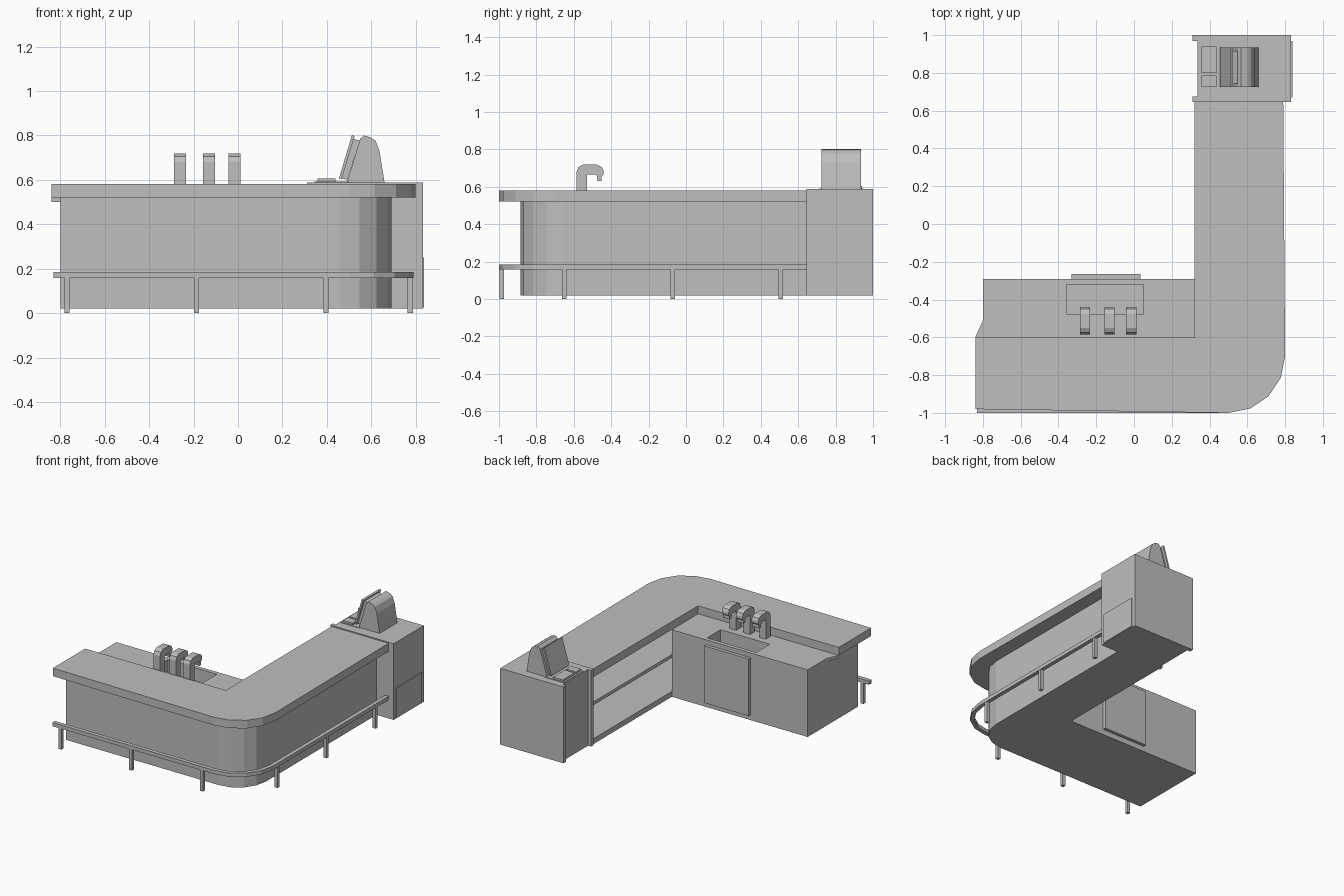
import bpy, bmesh, math
from mathutils import Vector

cube = bpy.data.objects.get("Cube")
if cube:
    bpy.data.objects.remove(cube, do_unlink=True)

grey = bpy.data.materials.new("plain_grey")
grey.use_nodes = True
tone = (0.52, 0.52, 0.52, 1)
grey.diffuse_color = tone
grey.node_tree.nodes["Principled BSDF"].inputs["Base Color"].default_value = tone


def prism(name, outline, axis, lo, hi):
    """Extrude a 2D outline along x, y or z, from lo to hi."""
    def place(a, b, c):
        return {"x": (c, a, b), "y": (a, c, b), "z": (a, b, c)}[axis]
    bm = bmesh.new()
    face = bm.faces.new([bm.verts.new(place(a, b, lo)) for a, b in outline])
    new = bmesh.ops.extrude_face_region(bm, geom=[face])["geom"]
    shift = Vector(place(0, 0, hi - lo))
    bmesh.ops.translate(bm, vec=shift, verts=[v for v in new if isinstance(v, bmesh.types.BMVert)])
    bmesh.ops.recalc_face_normals(bm, faces=bm.faces)
    mesh = bpy.data.meshes.new(name)
    bm.to_mesh(mesh)
    bm.free()
    mesh.materials.append(grey)
    ob = bpy.data.objects.new(name, mesh)
    bpy.context.collection.objects.link(ob)
    return ob


def box(name, x0, x1, y0, y1, z0, z1):
    return prism(name, [(x0, y0), (x1, y0), (x1, y1), (x0, y1)], "z", z0, z1)


def corner(right, front, r, steps=4):
    """Rounded front-left corner, from the front side to the outer side."""
    angles = [math.pi / 2 * i / steps for i in range(steps + 1)]
    return [(right - r + r * math.sin(a), front + r - r * math.cos(a)) for a in angles]


def band(x_start, right, front, y_end, r, width):
    """Strip that follows the front, the round corner and the outer side."""
    outer = [(x_start, front)] + corner(right, front, r) + [(right, y_end)]
    inner = [(x_start, front + width)] + corner(right - width, front + width, r - width)
    inner.append((right - width, y_end))
    return outer + inner[::-1]


END = 0.65      # where the long arm meets the till cabinet
INNER = 0.32    # inner side of the long arm

# Counter slab
slab = [(-0.84, -0.6), (-0.84, -0.98)] + corner(0.8, -1.0, 0.3)
slab += [(0.79, END), (INNER, END), (INNER, -0.6)]
prism("counter_slab", slab, "z", 0.52, 0.58)

# Front wing with a sunken basin
wing = box("front_wing", -0.8, INNER, -0.885, -0.29, 0.02, 0.52)
cutter = box("basin_cutter", -0.355, 0.05, -0.48, -0.32, 0.42, 0.6)
cutter.hide_render = True
cutter.hide_set(True)
cut = wing.modifiers.new("basin", "BOOLEAN")
cut.operation = "DIFFERENCE"
cut.solver = "EXACT"
cut.object = cutter
bpy.context.view_layer.objects.active = wing
bpy.ops.object.modifier_apply(modifier=cut.name)
bpy.data.objects.remove(cutter, do_unlink=True)
prism("worktop_end", [(-0.8, -0.6), (-0.8, -0.51), (-0.84, -0.6)], "z", 0.5, 0.52)
box("cupboard_door", -0.33, 0.035, -0.29, -0.265, 0.06, 0.485)

# Long arm: outer wall, floor and open shelf
prism("arm_wall", band(INNER, 0.69, -0.885, END, 0.23, 0.035), "z", 0.02, 0.52)
floor = [(INNER, -0.885)] + corner(0.69, -0.885, 0.23) + [(0.69, END), (INNER, END)]
prism("arm_floor", floor, "z", 0.02, 0.06)
shelf = [(INNER, -0.86)] + corner(0.67, -0.86, 0.21) + [(0.67, END), (INNER, END)]
prism("arm_shelf", shelf, "z", 0.31, 0.335)

# Foot rail and its posts
prism("foot_rail", band(-0.83, 0.79, -1.0, END, 0.29, 0.03), "z", 0.157, 0.185)
for i in range(3):
    x, y = -0.77 + 0.583 * i, -0.65 + 0.578 * i
    box("front_rail_post", x - 0.012, x + 0.012, -0.997, -0.973, 0, 0.16)
    box("side_rail_post", 0.764, 0.788, y - 0.012, y + 0.012, 0, 0.16)

# Three taps
tap = [(-0.585, 0.52), (-0.585, 0.68), (-0.575, 0.705), (-0.55, 0.718), (-0.475, 0.718),
       (-0.45, 0.705), (-0.44, 0.685), (-0.44, 0.665), (-0.452, 0.655), (-0.452, 0.63),
       (-0.472, 0.63), (-0.478, 0.665), (-0.53, 0.665), (-0.53, 0.52)]
for x in (-0.26, -0.13, -0.015):
    prism("tap", tap, "x", x - 0.027, x + 0.027)

# Till cabinet with edge posts and a lower panel
box("till_cabinet", 0.335, 0.832, 0.645, 1.0, 0.02, 0.588)
for y in (0.645, 0.97):
    box("cabinet_edge_post", 0.31, 0.335, y, y + 0.03, 0.02, 0.588)
box("cabinet_panel", 0.832, 0.838, 0.67, 0.97, 0.025, 0.25)

# Till: body, tilted screen, bracket and keypads
till = [(0.49, 0.585), (0.66, 0.585), (0.637, 0.73), (0.62, 0.775), (0.6, 0.79),
        (0.567, 0.8), (0.55, 0.785)]
prism("till_body", till, "y", 0.725, 0.935)
screen = [(0.455, 0.607), (0.467, 0.603), (0.525, 0.797), (0.513, 0.802)]
prism("till_screen", screen, "y", 0.725, 0.935)
bracket = [(0.467, 0.606), (0.492, 0.6), (0.548, 0.775), (0.521, 0.785)]
prism("screen_bracket", bracket, "y", 0.745, 0.915)
box("keypad_base", 0.345, 0.5, 0.715, 0.945, 0.585, 0.592)
for y0, y1 in ((0.725, 0.785), (0.8, 0.94)):
    box("keypad", 0.358, 0.438, y0, y1, 0.588, 0.605)
